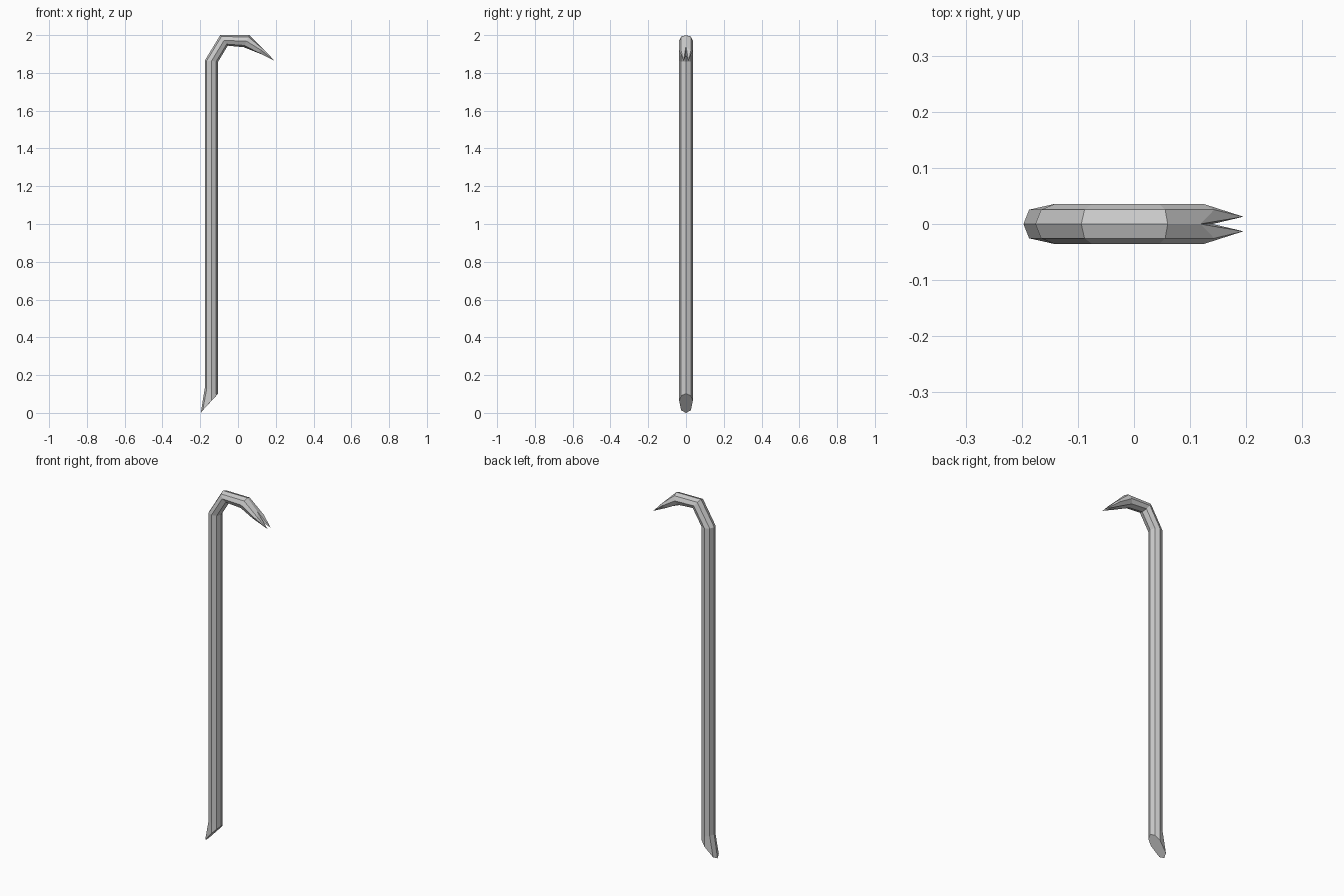
import bpy, bmesh
from math import sin, cos, pi

if "Cube" in bpy.data.objects:
    bpy.data.objects.remove(bpy.data.objects["Cube"])

R = 0.036      # half width of the octagonal bar
bm = bmesh.new()


def ring(outer, inner):
    """Octagon section spanned between an outer and an inner (x, z) point."""
    verts = []
    for i in range(8):
        a = i * pi / 4
        t = (1 - cos(a)) / 2
        verts.append(bm.verts.new((outer[0] + (inner[0] - outer[0]) * t,
                                   R * sin(a),
                                   outer[1] + (inner[1] - outer[1]) * t)))
    return verts


def half_ring(points):
    """Octagon from five (x, y, z) points of one half, mirrored in y."""
    half = [bm.verts.new(p) for p in points]
    other = [bm.verts.new((x, -y, z)) for x, y, z in points[1:4]]
    return half + other[::-1]


def bridge(a, b):
    for i in range(8):
        j = (i + 1) % 8
        bm.faces.new((a[i], a[j], b[j], b[i]))


# Chisel foot, shaft and bent neck
d = R * sin(pi / 4)
rings = [
    half_ring([(-0.197, 0, 0.0), (-0.187, d, 0.013), (-0.14, R, 0.065),
               (-0.115, d, 0.091), (-0.105, 0, 0.102)]),
    ring((-0.176, 0.13), (-0.105, 0.115)),
    ring((-0.176, 1.865), (-0.105, 1.86)),
    ring((-0.094, 2.0), (-0.054, 1.944)),
    ring((0.06, 2.0), (0.03, 1.936)),
    # Start of the claw, with its notch hollowed from the top
    half_ring([(0.118, 0, 1.942), (0.143, d, 1.917), (0.123, R, 1.92),
               (0.106, d, 1.908), (0.14, 0, 1.892)]),
]
for a, b in zip(rings, rings[1:]):
    bridge(a, b)
bm.faces.new(rings[0])

# Two claw points
end = rings[-1]
for side, ids in ((1, (0, 1, 2, 3, 4)), (-1, (4, 5, 6, 7, 0))):
    tip = bm.verts.new((0.195, 0.013 * side, 1.863))
    loop = [end[i] for i in ids]
    for a, b in zip(loop, loop[1:] + loop[:1]):
        bm.faces.new((a, b, tip))

bmesh.ops.recalc_face_normals(bm, faces=bm.faces)
mesh = bpy.data.meshes.new("pry_bar")
bm.to_mesh(mesh)
bm.free()
bpy.context.collection.objects.link(bpy.data.objects.new("pry_bar", mesh))
